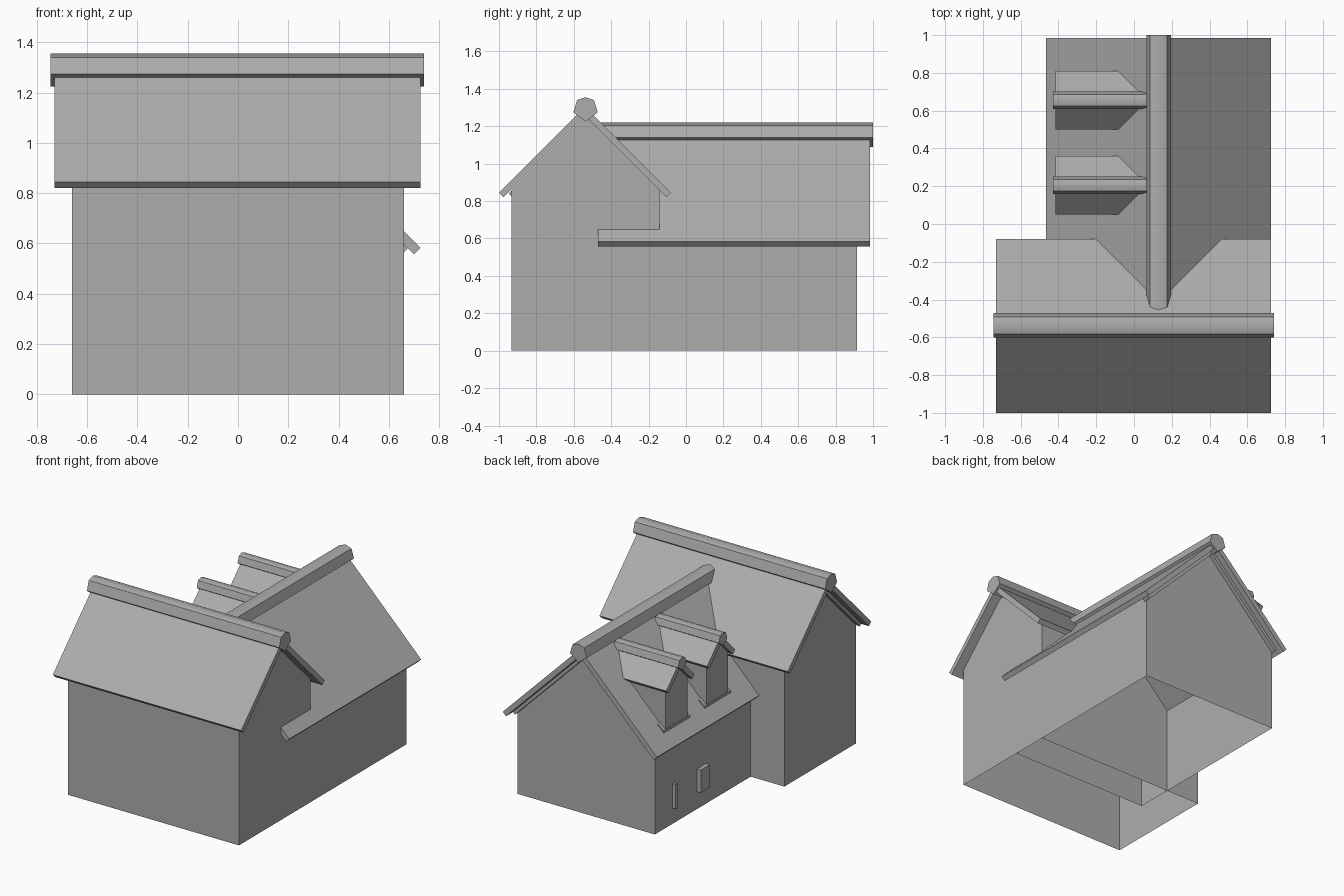
import bpy, bmesh, math

if "Cube" in bpy.data.objects:
    bpy.data.objects.remove(bpy.data.objects["Cube"])

grey = bpy.data.materials.new("dark_grey")
grey.diffuse_color = (.42, .42, .42, 1)
grey.use_nodes = True
grey.node_tree.nodes["Principled BSDF"].inputs["Base Color"].default_value = grey.diffuse_color


def prism(name, profile, start, end, axis, skip=()):
    """Extrude a (u, z) profile along x or y; end may be a function of z. skip lists open sides."""
    bm = bmesh.new()
    stop = end if callable(end) else (lambda z: end)

    def point(t, u, z):
        return (t, u, z) if axis == 'x' else (u, t, z)

    a = [bm.verts.new(point(start, u, z)) for u, z in profile]
    b = [bm.verts.new(point(stop(z), u, z)) for u, z in profile]
    n = len(profile)
    bm.faces.new(a)
    bm.faces.new(b[::-1])
    for i in range(n):
        if i not in skip:
            j = (i + 1) % n
            bm.faces.new((a[i], b[i], b[j], a[j]))
    bmesh.ops.recalc_face_normals(bm, faces=bm.faces)
    mesh = bpy.data.meshes.new(name)
    bm.to_mesh(mesh)
    bm.free()
    mesh.materials.append(grey)
    obj = bpy.data.objects.new(name, mesh)
    bpy.context.collection.objects.link(obj)
    return obj


def roof(name, centre, half, apex, start, end, axis, t=0.025):
    """45 degree roof: two slabs joined as a chevron."""
    e = apex - half
    pts = [(-half, e), (0, apex), (half, e),
           (half - t, e - t), (0, apex - 2 * t), (-half + t, e - t)]
    return prism(name, [(centre + u, z) for u, z in pts], start, end, axis)


def gable_walls(name, centre, half, base, apex, start, end, axis):
    """Gabled shell, open underneath and below the roof."""
    e = apex - half
    pts = [(-half, base), (-half, e), (0, apex), (half, e), (half, base)]
    return prism(name, [(centre + u, z) for u, z in pts], start, end, axis, skip=(1, 2, 4))


def ridge_cap(name, centre, z, scale, start, end, axis):
    """Six-sided ridge, smooth over its top edge only."""
    pts = [(0, .065), (.045, .05), (.065, -.015), (0, -.065), (-.065, -.015), (-.045, .05)]
    cap = prism(name, [(centre + u * scale, z + v * scale) for u, v in pts], start, end, axis)
    cap.data.shade_smooth()
    cap.data.set_sharp_from_angle(angle=math.radians(45))
    return cap


def barge_beam(name, centre, half, apex, start, end, axis):
    """Thin trim under the gable overhang."""
    e = apex - half
    pts = [(-half, e), (0, apex), (half, e), (half - .015, e - .015),
           (0, apex - .03), (-half + .015, e - .015)]
    return prism(name, [(centre + u, z) for u, z in pts], start, end, axis)


def box(name, x0, x1, y0, y1, z0, z1):
    return prism(name, [(y0, z0), (y0, z1), (y1, z1), (y1, z0)], x0, x1, 'x')


# front house
gable_walls("front_house_walls", -.537, .395, 0, 1.255, -.66, .66, 'x')
roof("front_house_roof", -.54, .46, 1.305, -.73, .725, 'x')
ridge_cap("front_house_ridge", -.537, 1.29, 1, -.745, .74, 'x')
barge_beam("front_house_barge", -.537, .41, 1.25, -.69, -.64, 'x')

# rear wing
gable_walls("wing_walls", .13, .53, 0, 1.13, -.40, .915, 'y')
roof("wing_roof", .13, .595, 1.178, -.47, .985, 'y')
ridge_cap("wing_ridge", .131, 1.155, 1, -.47, 1.0, 'y')
barge_beam("wing_barge", .13, .545, 1.125, .895, .945, 'y')

# dormers, cut off along the slope of the wing roof
for i, y in enumerate((.655, .205), 1):
    into_roof = lambda z: z - 1.03
    gable_walls(f"dormer_walls_{i}", y, .12, .65, 1.07, -.385, into_roof, 'x')
    roof(f"dormer_roof_{i}", y, .155, 1.12, -.415, into_roof, 'x')
    ridge_cap(f"dormer_ridge_{i}", y, 1.1, .7, -.43, .07, 'x')
    # low skirting at the foot of the dormer
    prism(f"dormer_skirt_{i}",
          [(-.388, .645), (-.388, .675), (-.34, .715), (-.34, .695)],
          y - .145, y + .145, 'y')

# wall shutters on the left side of the wing
box("shutter_wide", -.43, -.40, .35, .45, .12, .28)
box("shutter_narrow", -.425, -.40, .70, .72, .11, .28)
